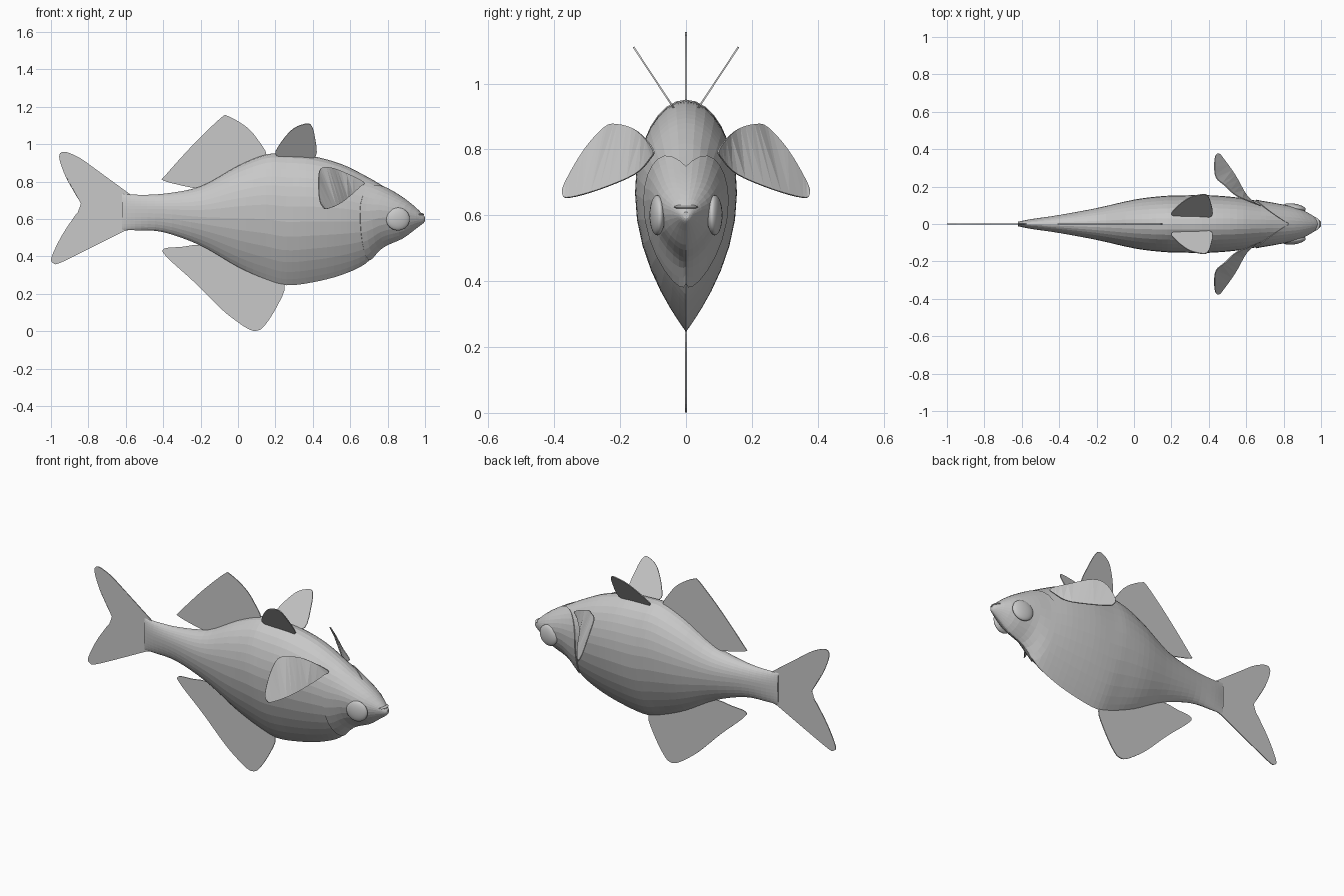
import bpy
import bmesh
from math import sin, cos, pi
from mathutils import Vector

if "Cube" in bpy.data.objects:
    bpy.data.objects.remove(bpy.data.objects["Cube"], do_unlink=True)

grey = bpy.data.materials.new("plain_grey")
grey.use_nodes = True
grey.diffuse_color = (0.58, 0.58, 0.58, 1)
grey.node_tree.nodes["Principled BSDF"].inputs["Base Color"].default_value = grey.diffuse_color


def smooth_path(points, steps, closed=False):
    """Catmull-Rom subdivision of a list of points of any dimension."""
    count = len(points)
    pick = (lambda i: points[i % count]) if closed else (lambda i: points[min(max(i, 0), count - 1)])
    result = []
    for i in range(count if closed else count - 1):
        a, b, c, d = (Vector(pick(i + k)) for k in (-1, 0, 1, 2))
        for s in range(steps):
            t = s / steps
            result.append(b + (c - a) * (t / 2) + (a * 2 - b * 5 + c * 4 - d) * (t * t / 2)
                          + (b * 3 - a - c * 3 + d) * (t ** 3 / 2))
    return result if closed else result + [Vector(points[-1])]


def finish(bm, name):
    bmesh.ops.recalc_face_normals(bm, faces=bm.faces[:])
    mesh = bpy.data.meshes.new(name)
    bm.to_mesh(mesh)
    bm.free()
    mesh.materials.append(grey)
    obj = bpy.data.objects.new(name, mesh)
    bpy.context.collection.objects.link(obj)
    return obj


def loft(name, rings, caps=True):
    bm = bmesh.new()
    rows = [[bm.verts.new(p) for p in ring] for ring in rings]
    for low, high in zip(rows, rows[1:]):
        for i in range(len(low)):
            j = (i + 1) % len(low)
            bm.faces.new((low[i], low[j], high[j], high[i]))
    if caps:
        bm.faces.new(rows[0])
        bm.faces.new(rows[-1])
    return finish(bm, name)


def fin(name, outline, steps=4):
    bm = bmesh.new()
    face = bm.faces.new([bm.verts.new(p) for p in smooth_path(outline, steps, True)])
    bmesh.ops.triangulate(bm, faces=[face])
    obj = finish(bm, name)
    solid = obj.modifiers.new("thickness", "SOLIDIFY")
    solid.thickness = 0.005
    solid.offset = 0
    return obj


def ellipsoid(name, location, radii, turn=0.0):
    bm = bmesh.new()
    bmesh.ops.create_uvsphere(bm, u_segments=24, v_segments=16, radius=1)
    for face in bm.faces:
        face.smooth = True
    obj = finish(bm, name)
    obj.location, obj.scale, obj.rotation_euler.z = location, radii, turn
    return obj


# Body stations: x, top, bottom, half width, sharpness of the keel
stations = smooth_path([
    (-0.62, 0.735, 0.54, 0.012, 0.1), (-0.55, 0.73, 0.54, 0.026, 0.1),
    (-0.4, 0.735, 0.53, 0.048, 0.2), (-0.2, 0.775, 0.458, 0.085, 0.5),
    (0, 0.885, 0.342, 0.13, 0.8), (0.15, 0.945, 0.275, 0.149, 1),
    (0.26, 0.948, 0.246, 0.153, 1), (0.4, 0.936, 0.262, 0.154, 1),
    (0.55, 0.895, 0.3, 0.142, 1), (0.68, 0.832, 0.36, 0.12, 0.9),
    (0.77, 0.78, 0.45, 0.106, 0.8), (0.88, 0.715, 0.498, 0.082, 0.6),
    (0.95, 0.662, 0.548, 0.048, 0.5), (0.99, 0.622, 0.577, 0.022, 0.3),
    (1, 0.61, 0.59, 0.01, 0.2)], 4)
SEGMENTS = 32
ANGLES = [2 * pi * i / SEGMENTS for i in range(SEGMENTS)]


def skin_point(station, angle, scale=1.0):
    x, top, bottom, width, keel = station
    middle = bottom + 0.6 * (top - bottom)
    side, rise = cos(angle), sin(angle)
    if rise >= 0:
        return x, width * side * scale, middle + (top - middle) * rise * scale
    taper = 1 - keel + keel * abs(side)
    return x, width * side * taper * scale, middle + (middle - bottom) * rise * scale


def station_at(x):
    for a, b in zip(stations, stations[1:]):
        if a[0] <= x <= b[0]:
            return a.lerp(b, (x - a[0]) / (b[0] - a[0]))
    return stations[-1]


loft("body", [[skin_point(s, a) for a in ANGLES] for s in stations])


# Head plate with gill edge, meeting in a forward point on the crown
def head_point(angle, along, scale):
    edge = 0.65 + (0.18 if sin(angle) > 0 else 0.07) * (1 - abs(cos(angle)))
    return skin_point(station_at(edge + (0.985 - edge) * along), angle, scale)


head_rows = [(0, 0.97), (0.01, 1.04)] + [(i / 10, 1.04 - 0.003 * i) for i in range(1, 11)]
loft("head_plate", [[head_point(a, f, s) for a in ANGLES] for f, s in head_rows], caps=False)
ellipsoid("upper_lip", (0.967, 0, 0.625), (0.028, 0.036, 0.008))

# Fins on the centre plane, as x and z outlines
centre_fins = {
    "tail_fin": [
        (-0.56, 0.71), (-0.61, 0.745), (-0.69, 0.807), (-0.82, 0.91), (-0.9, 0.952),
        (-0.944, 0.957), (-0.955, 0.92), (-0.92, 0.823), (-0.87, 0.733), (-0.837, 0.668),
        (-0.874, 0.615), (-0.944, 0.508), (-0.997, 0.396), (-0.987, 0.364),
        (-0.95, 0.366), (-0.79, 0.444), (-0.61, 0.535), (-0.56, 0.56)],
    "dorsal_fin": [
        (-0.4, 0.807), (-0.388, 0.834), (-0.233, 1.005), (-0.09, 1.142), (-0.056, 1.15),
        (0, 1.123), (0.06, 1.08), (0.104, 1.027), (0.152, 0.945), (0.1, 0.9),
        (-0.18, 0.76), (-0.23, 0.765), (-0.313, 0.782)],
    "belly_fin": [
        (-0.398, 0.44), (-0.38, 0.396), (-0.233, 0.262), (-0.088, 0.118), (0, 0.048),
        (0.06, 0.01), (0.1, 0.003), (0.14, 0.027), (0.206, 0.128), (0.25, 0.24),
        (0.18, 0.3), (-0.15, 0.45), (-0.31, 0.45)],
}
for name, outline in centre_fins.items():
    fin(name, [(x, 0, z) for x, z in outline])

# Paired parts: leaning back fins, side fins and eyes
back_fin = [(0.206, 0.94), (0.22, 0.995), (0.286, 1.075), (0.345, 1.105),
            (0.388, 1.105), (0.41, 1.043), (0.415, 0.935), (0.32, 0.92)]
side_fin = [(0.67, 0.1, 0.8), (0.55, 0.15, 0.857), (0.485, 0.207, 0.876), (0.44, 0.247, 0.867),
            (0.43, 0.308, 0.8), (0.436, 0.365, 0.703), (0.455, 0.375, 0.664),
            (0.475, 0.353, 0.654), (0.54, 0.262, 0.679), (0.6, 0.156, 0.724), (0.65, 0.11, 0.77)]
for side, label in ((1, "rear"), (-1, "front")):
    fin(label + "_back_fin", [(x, side * (0.04 + 0.66 * (z - 0.93)), z) for x, z in back_fin])
    fin(label + "_side_fin", [(x, side * y, z) for x, y, z in side_fin])
    ellipsoid(label + "_eye", (0.855, side * 0.087, 0.6), (0.064, 0.022, 0.061), side * -0.15)
